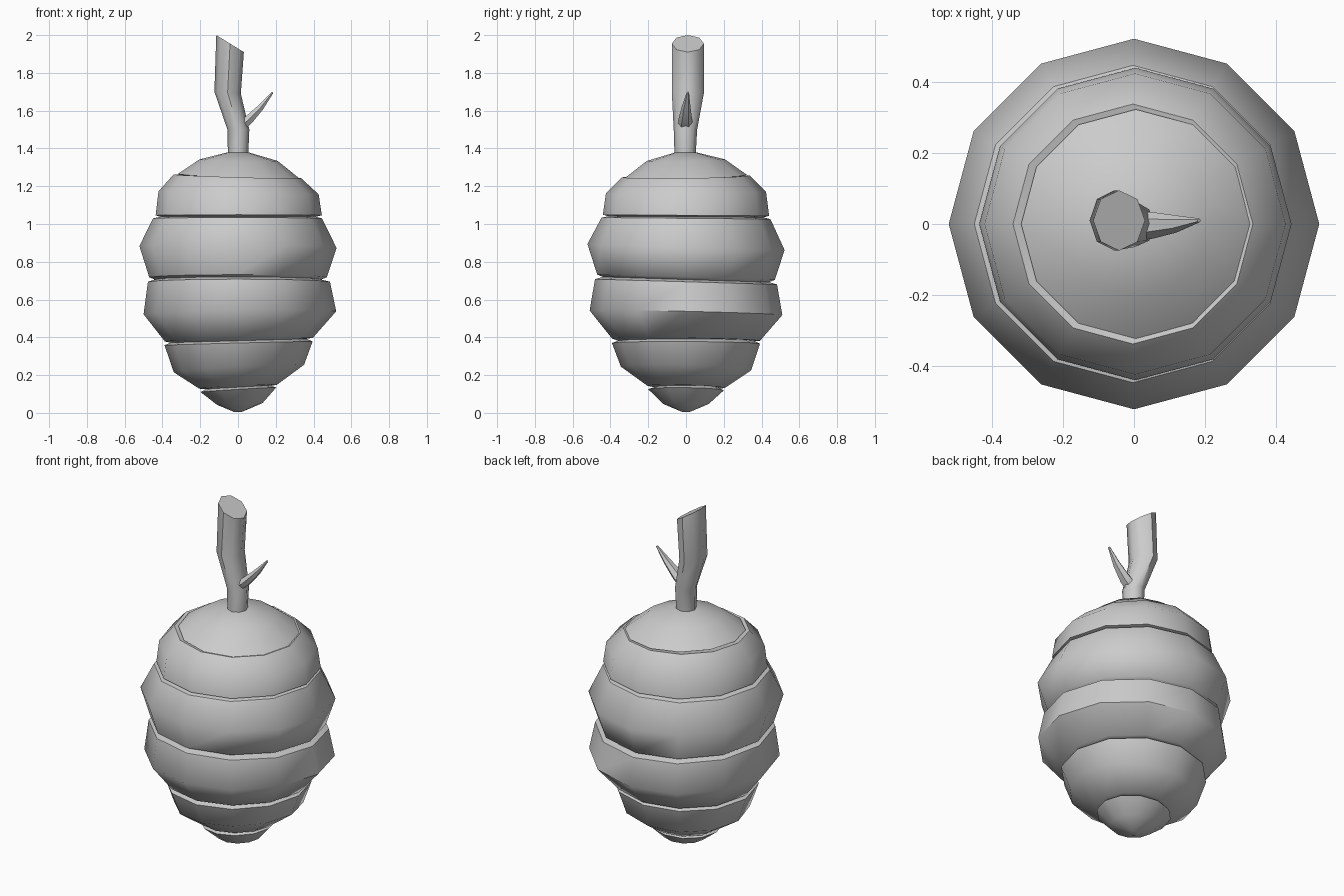
import bpy, bmesh, math
from mathutils import Vector

if "Cube" in bpy.data.objects:
    bpy.data.objects.remove(bpy.data.objects["Cube"])


def skin(name, rings, angle):
    """Join rings of points into a closed, smooth-shaded tube."""
    bm = bmesh.new()
    loops = [[bm.verts.new(p) for p in ring] for ring in rings]
    n = len(loops[0])
    for a, b in zip(loops, loops[1:]):
        for i in range(n):
            j = (i + 1) % n
            bm.faces.new((a[i], a[j], b[j], b[i]))
    bm.faces.new(loops[0])
    bm.faces.new(loops[-1])
    bmesh.ops.recalc_face_normals(bm, faces=bm.faces)
    me = bpy.data.meshes.new(name)
    bm.to_mesh(me)
    bm.free()
    ob = bpy.data.objects.new(name, me)
    bpy.context.collection.objects.link(ob)
    bpy.ops.object.select_all(action='DESELECT')
    bpy.context.view_layer.objects.active = ob
    ob.select_set(True)
    bpy.ops.object.shade_smooth_by_angle(angle=math.radians(angle))
    return ob


def ring(n, cx, cy, rx, ry, z, tx=0, ty=0):
    """Horizontal ring; tx and ty tilt it along x and y."""
    pts = []
    for i in range(n):
        c, s = math.cos(math.tau * i / n), math.sin(math.tau * i / n)
        pts.append(Vector((cx + rx * c, cy + ry * s, z + tx * c + ty * s)))
    return pts


# Hive body: x offset, radius, height, tilt x, tilt y (bottom to top)
hive = [
    (0, .02, .005, 0, 0), (.01, .12, .047, .005, 0),
    (.002, .2, .122, .012, -.003), (.0, .17, .136, .01, 0),
    (0, .205, .138, .01, -.006), (.005, .345, .235, .02, -.01),
    (.003, .392, .368, .01, -.002), (.003, .36, .382, .01, 0),
    (.005, .392, .388, .01, -.006), (.01, .51, .53, .008, -.012),
    (.005, .482, .694, 0, -.014), (0, .44, .706, 0, -.014),
    (0, .47, .718, 0, -.014), (0, .522, .878, -.005, -.016),
    (-.003, .447, 1.03, 0, -.004), (0, .41, 1.038, 0, -.003),
    (.004, .44, 1.046, 0, -.003), (.003, .424, 1.165, -.008, .004),
    (-.003, .338, 1.252, -.01, .005), (0, .28, 1.238, -.008, .006),
    (.005, .323, 1.252, -.013, .008), (.003, .207, 1.338, -.004, .004),
    (0, .06, 1.378, 0, 0),
]
skin("hive_body", [ring(12, cx, 0, r, r, z, tx, ty)
                   for cx, r, z, tx, ty in hive], 50)

# Branch stub with a slanted cut on top
branch = [(0, -.005, .053, .055, 1.34, 0, 0), (.002, -.003, .058, .062, 1.5, 0, 0),
          (-.055, .01, .07, .085, 1.695, -.005, 0),
          (-.042, .01, .073, .085, 1.955, -.045, 0)]
skin("branch", [ring(8, *b) for b in branch], 50)

# Side twig tapering to a point
axis = Vector((.145, .02, .16)).normalized()
side = Vector((0, 1, 0))
up = axis.cross(side).normalized()
rings = []
for center, w, h in [((.02, -.005, 1.525), .04, .032), ((.055, -.004, 1.55), .037, .028),
                     ((.12, 0, 1.617), .024, .019), ((.183, .01, 1.697), .006, .006)]:
    rings.append([Vector(center) + side * w * math.cos(math.tau * i / 6)
                  + up * h * math.sin(math.tau * i / 6) for i in range(6)])
skin("side_twig", rings, 50)
